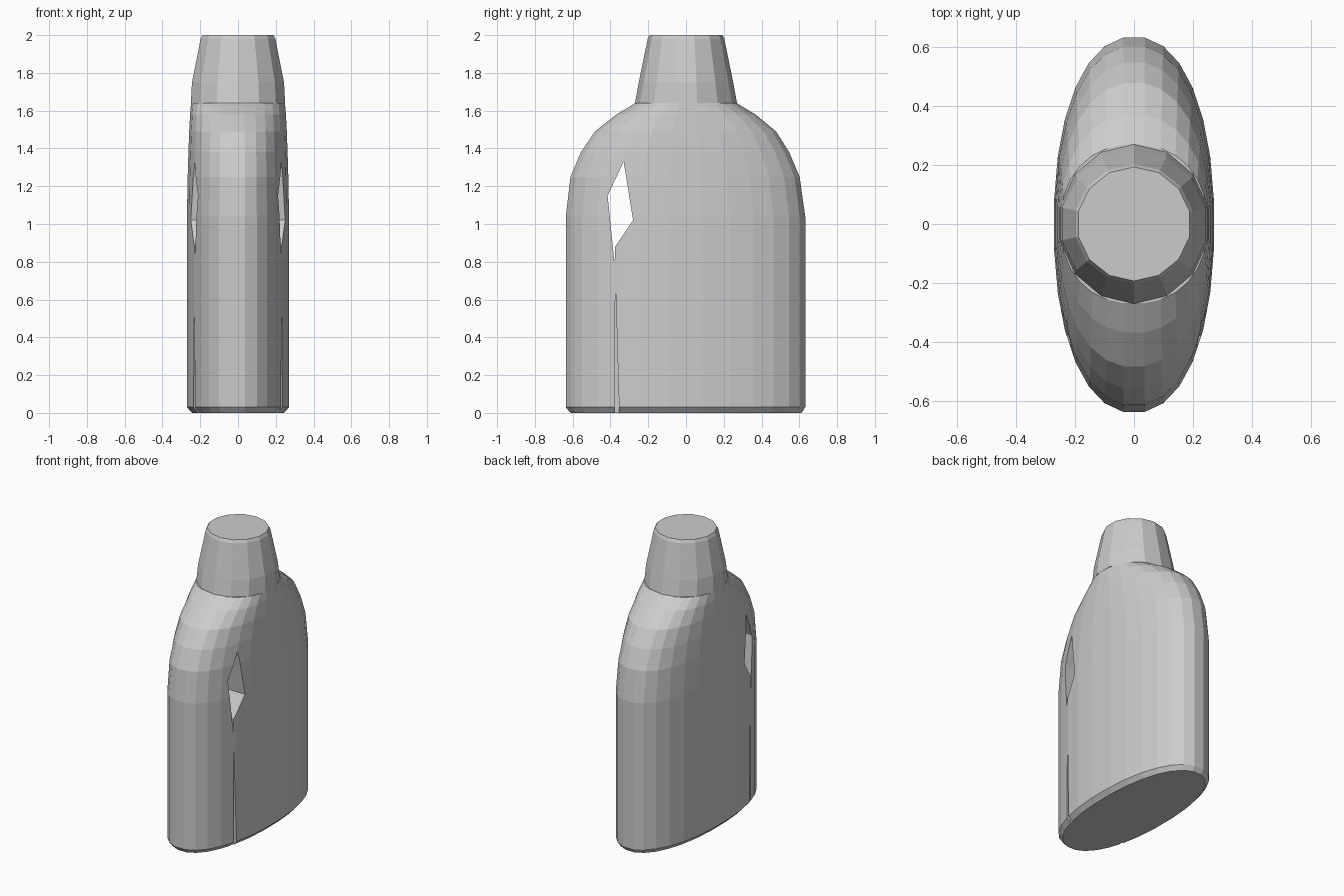
import bpy, bmesh, math

if "Cube" in bpy.data.objects:
    bpy.data.objects.remove(bpy.data.objects["Cube"])


def make_object(name, bm):
    bmesh.ops.recalc_face_normals(bm, faces=bm.faces[:])
    me = bpy.data.meshes.new(name)
    bm.to_mesh(me)
    bm.free()
    ob = bpy.data.objects.new(name, me)
    bpy.context.collection.objects.link(ob)
    return ob


def loft(name, sections, sides, n):
    """Stack superellipse rings: (z, half width, y front, y back)."""
    bm = bmesh.new()
    rings = []
    for z, hx, y0, y1 in sections:
        mid, hy = (y0 + y1) / 2, (y1 - y0) / 2
        ring = []
        for i in range(sides):
            a = 2 * math.pi * (i + 0.5) / sides
            c, s = math.cos(a), math.sin(a)
            x = hx * math.copysign(abs(c) ** (2 / n), c)
            y = mid + hy * math.copysign(abs(s) ** (2 / n), s)
            ring.append(bm.verts.new((x, y, z)))
        rings.append(ring)
    for a, b in zip(rings, rings[1:]):
        for i in range(sides):
            j = (i + 1) % sides
            bm.faces.new((a[i], a[j], b[j], b[i]))
    bm.faces.new(rings[0][::-1])
    bm.faces.new(rings[-1])
    return make_object(name, bm)


def side_prism(name, outline, x0, x1):
    """Extrude a (y, z) outline along x."""
    bm = bmesh.new()
    face = bm.faces.new([bm.verts.new((x0, y, z)) for y, z in outline])
    ext = bmesh.ops.extrude_face_region(bm, geom=[face])
    for v in ext["geom"]:
        if isinstance(v, bmesh.types.BMVert):
            v.co.x = x1
    ob = make_object(name, bm)
    ob.hide_render = True
    return ob


def cut(target, cutter):
    mod = target.modifiers.new("cut", "BOOLEAN")
    mod.operation = "DIFFERENCE"
    mod.solver = "EXACT"
    mod.object = cutter
    bpy.context.view_layer.objects.active = target
    bpy.ops.object.modifier_apply(modifier=mod.name)
    bpy.data.objects.remove(cutter)


# Oval bottle with rounded shoulders
body = loft("bottle_body", [
    (0.00, 0.245, -0.615, 0.615),
    (0.03, 0.272, -0.64, 0.635),
    (1.04, 0.272, -0.64, 0.635),
    (1.25, 0.268, -0.615, 0.605),
    (1.38, 0.264, -0.56, 0.55),
    (1.49, 0.260, -0.485, 0.48),
    (1.58, 0.255, -0.37, 0.37),
    (1.64, 0.250, -0.27, 0.27),
], 28, 2.2)

# Handle opening through the front part of the bottle
cut(body, side_prism("handle_opening", [
    (-0.33, 1.33), (-0.28, 1.02), (-0.375, 0.88), (-0.378, 0.79), (-0.415, 1.15),
], -0.5, 0.5))

# Narrow seam below the handle, on both sides
for side in (-1, 1):
    cut(body, side_prism("seam", [
        (-0.378, -0.05), (-0.352, -0.05), (-0.374, 0.70),
    ], side * 0.195, side * 0.4))

# Tapered screw cap
loft("cap", [
    (1.64, 0.256, -0.27, 0.27),
    (1.75, 0.250, -0.25, 0.25),
    (1.98, 0.203, -0.203, 0.203),
    (2.00, 0.193, -0.193, 0.193),
], 14, 2.0)
